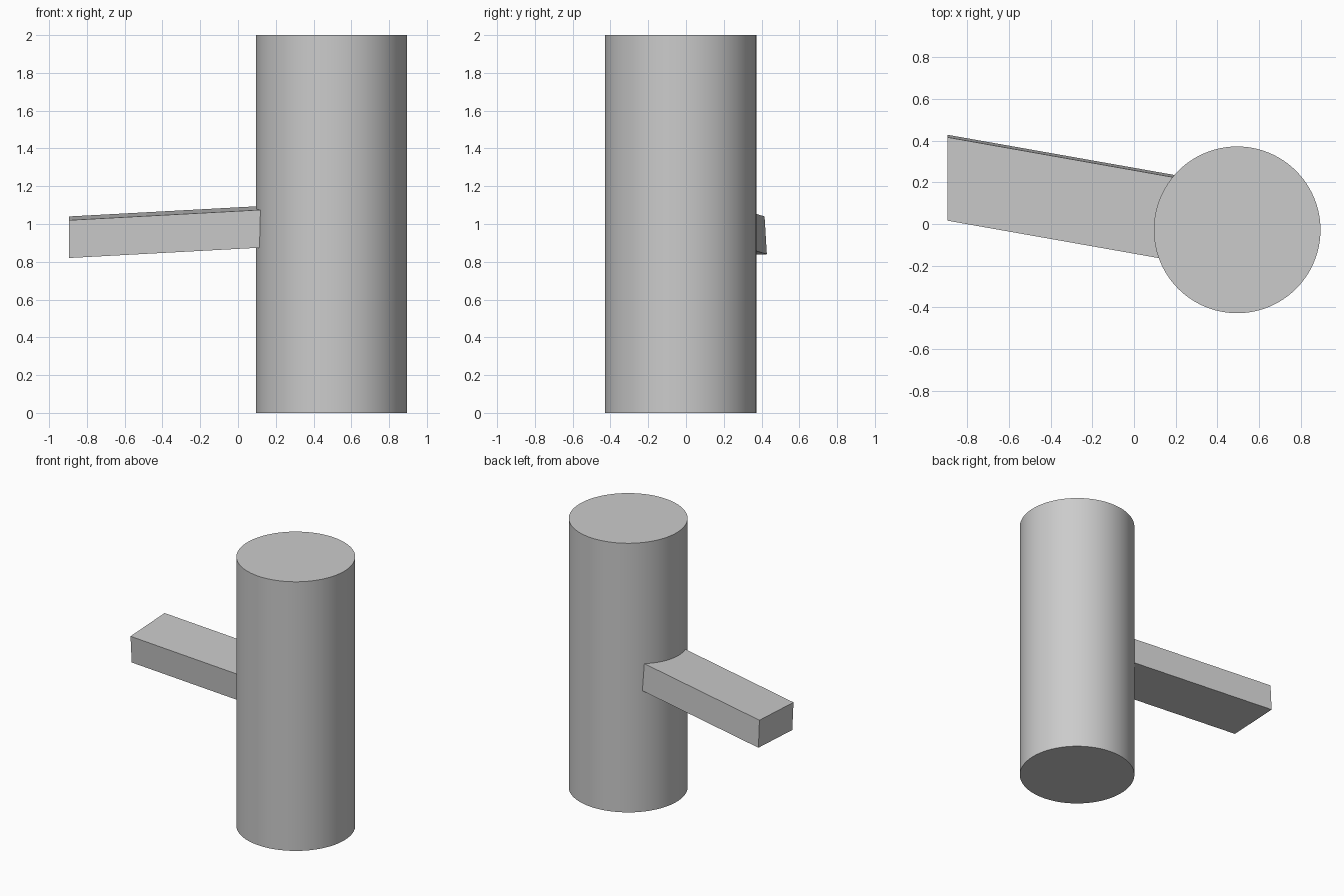
import bpy
import bmesh
from mathutils import Vector

cube = bpy.data.objects.get("Cube")
if cube:
    bpy.data.objects.remove(cube, do_unlink=True)

GREY = (0.6, 0.6, 0.6, 1)
mat = bpy.data.materials.new("plain grey")
mat.use_nodes = True
mat.diffuse_color = GREY
mat.node_tree.nodes["Principled BSDF"].inputs["Base Color"].default_value = GREY

# Upright round post
bpy.ops.mesh.primitive_cylinder_add(vertices=96, radius=0.4, depth=2, location=(0.495, -0.028, 1))
post = bpy.context.object
post.name = "post"
post.data.materials.append(mat)
bpy.ops.object.shade_smooth_by_angle()

# Slanted side arm: a slightly rolled rectangle swept into the post
section = [(0.03, 0.82), (0.428, 0.84), (0.416, 1.04), (0.016, 1.02)]
sweep = Vector((1, -0.177, 0.054)) * 1.3
bm = bmesh.new()
end = bm.faces.new([bm.verts.new((-0.895, y, z)) for y, z in section])
swept = bmesh.ops.extrude_face_region(bm, geom=[end], use_keep_orig=True)
bmesh.ops.translate(bm, vec=sweep, verts=[v for v in swept["geom"] if isinstance(v, bmesh.types.BMVert)])
bmesh.ops.recalc_face_normals(bm, faces=bm.faces)
mesh = bpy.data.meshes.new("side_arm")
bm.to_mesh(mesh)
bm.free()
arm = bpy.data.objects.new("side_arm", mesh)
bpy.context.collection.objects.link(arm)
mesh.materials.append(mat)
